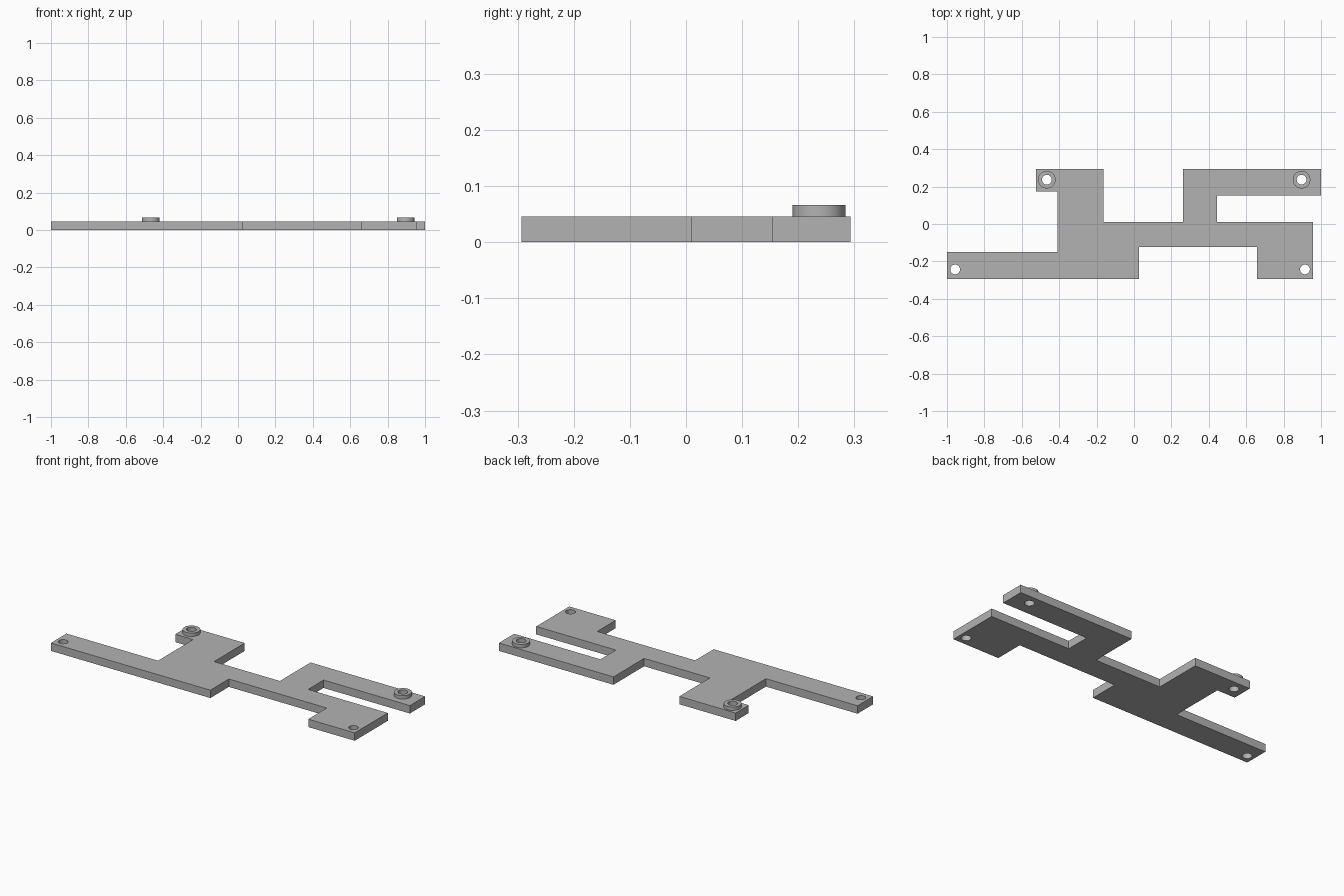
import bpy, bmesh, math
from mathutils import Vector

cube = bpy.data.objects.get("Cube")
if cube:
    bpy.data.objects.remove(cube, do_unlink=True)

grey = bpy.data.materials.new("plain grey")
grey.use_nodes = True
grey.diffuse_color = (0.45, 0.45, 0.45, 1)
grey.node_tree.nodes["Principled BSDF"].inputs["Base Color"].default_value = grey.diffuse_color

PLATE_TOP = 0.046
BOSS_TOP = 0.066
HOLE_RADIUS = 0.026
BOSS_RADIUS = 0.047


def circle(center, radius, sides=48):
    steps = [2 * math.pi * i / sides for i in range(sides)]
    return [(center[0] + radius * math.cos(a), center[1] + radius * math.sin(a)) for a in steps]


def slab(name, outline, holes, bottom, top):
    """Flat profile with round through holes, raised to a solid."""
    bm = bmesh.new()
    for loop in [outline] + [circle(h, HOLE_RADIUS) for h in holes]:
        verts = [bm.verts.new((x, y, bottom)) for x, y in loop]
        for a, b in zip(verts, verts[1:] + verts[:1]):
            bm.edges.new((a, b))
    bmesh.ops.triangle_fill(bm, edges=bm.edges[:], use_beauty=True, normal=Vector((0, 0, 1)))
    raised = bmesh.ops.extrude_face_region(bm, geom=bm.faces[:], use_keep_orig=True)
    moved = [g for g in raised["geom"] if isinstance(g, bmesh.types.BMVert)]
    bmesh.ops.translate(bm, verts=moved, vec=(0, 0, top - bottom))
    bmesh.ops.recalc_face_normals(bm, faces=bm.faces[:])
    mesh = bpy.data.meshes.new(name)
    bm.to_mesh(mesh)
    bm.free()
    mesh.materials.append(grey)
    obj = bpy.data.objects.new(name, mesh)
    bpy.context.collection.objects.link(obj)
    bpy.ops.object.select_all(action="DESELECT")
    obj.select_set(True)
    bpy.context.view_layer.objects.active = obj
    bpy.ops.object.shade_smooth_by_angle(angle=math.radians(30))
    return obj


# Branching plate, outlined from the front left corner around
plate_outline = [
    (-1, -0.293), (0.027, -0.293), (0.027, -0.123), (0.658, -0.123),
    (0.658, -0.293), (0.957, -0.293), (0.957, 0.011), (0.444, 0.011),
    (0.444, 0.153), (1, 0.153), (1, 0.293), (0.262, 0.293),
    (0.262, 0.011), (-0.162, 0.011), (-0.162, 0.293), (-0.525, 0.293),
    (-0.525, 0.173), (-0.41, 0.173), (-0.41, -0.15), (-1, -0.15),
]
rear_holes = {"right": (-0.466, 0.237), "left": (0.896, 0.237)}
front_holes = [(-0.956, -0.243), (0.914, -0.243)]
slab("plate", plate_outline, list(rear_holes.values()) + front_holes, 0, PLATE_TOP)

# Raised rings around the rear holes
for side, center in rear_holes.items():
    slab("boss_" + side, circle(center, BOSS_RADIUS), [center], PLATE_TOP, BOSS_TOP)
